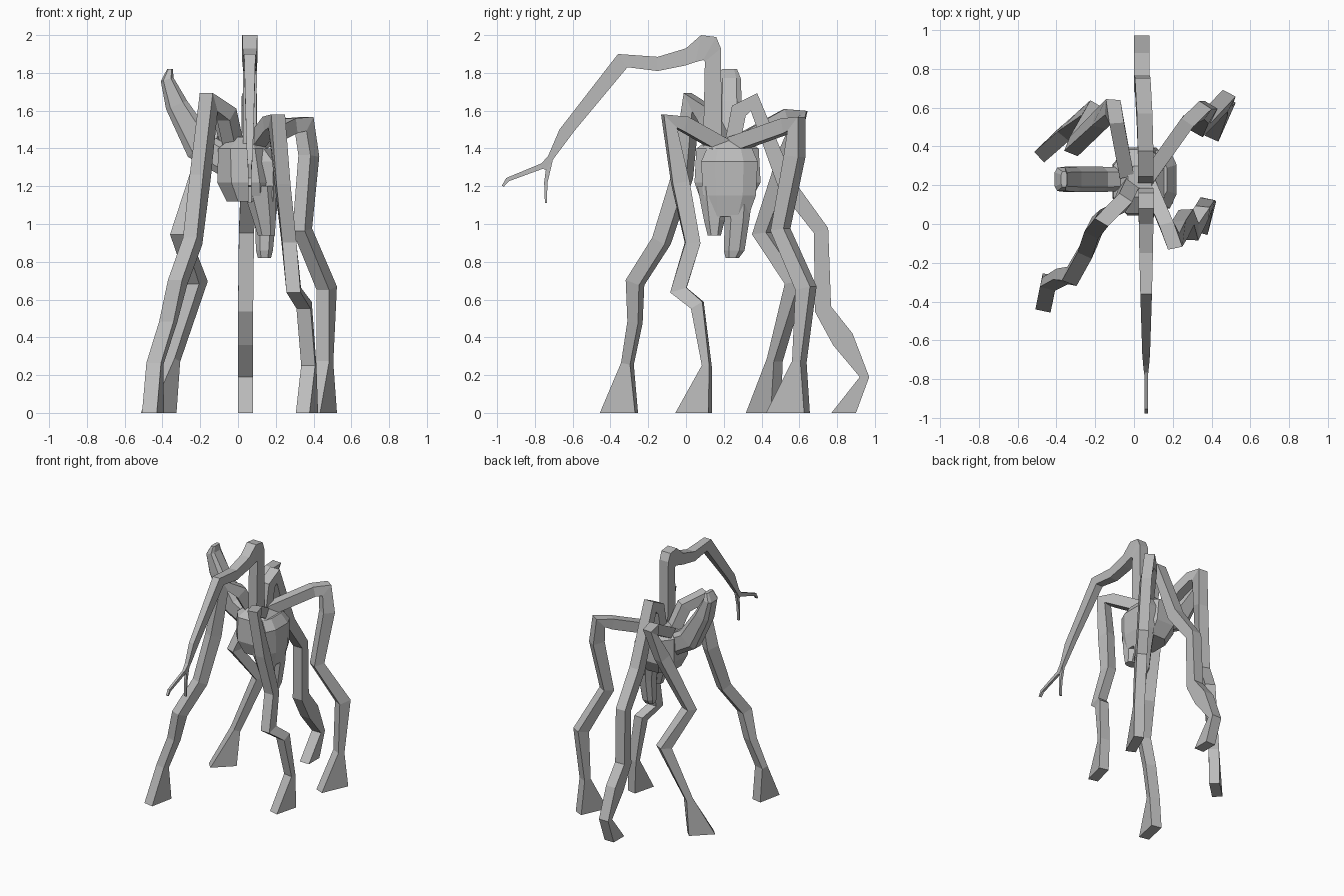
import bpy, bmesh, math
from mathutils import Vector

grey = bpy.data.materials.new("grey")
grey.diffuse_color = (0.5, 0.5, 0.5, 1)


def loft(name, rings):
    """Skin a list of equal-length rings and cap both ends."""
    bm = bmesh.new()
    vs = [[bm.verts.new(p) for p in r] for r in rings]
    n = len(rings[0])
    for a, b in zip(vs, vs[1:]):
        for i in range(n):
            j = (i + 1) % n
            bm.faces.new((a[i], a[j], b[j], b[i]))
    bm.faces.new(vs[0][::-1])
    bm.faces.new(vs[-1])
    bmesh.ops.recalc_face_normals(bm, faces=bm.faces)
    me = bpy.data.meshes.new(name)
    bm.to_mesh(me)
    bm.free()
    me.materials.append(grey)
    ob = bpy.data.objects.new(name, me)
    bpy.context.collection.objects.link(ob)
    return ob


def limb(name, pts, width, heading0, heading1, foot=True):
    """Rectangular limb through (x, y, z, depth); heading turns from hip to foot."""
    rings = []
    P = [Vector(p[:3]) for p in pts]
    for i, p in enumerate(P):
        t = i / (len(P) - 1)
        h = Vector(heading0).lerp(Vector(heading1), t).normalized()
        side = Vector((-h.y, h.x, 0))
        tan = Vector()
        if i > 0:
            tan += (p - P[i - 1]).normalized()
        if i < len(P) - 1:
            tan += (P[i + 1] - p).normalized()
        if foot and i == len(P) - 1:
            tan = Vector((0, 0, -1))
        out = side.cross(tan).normalized() * pts[i][3] / 2
        s = side * width / 2
        rings.append([p + out + s, p + out - s, p - out - s, p - out + s])
    return loft(name, rings)


def octa(cx, cy, z, rx, ry, c=0.5):
    """Chamfered rectangle in a horizontal plane."""
    q = [(1, c), (c, 1), (-c, 1), (-1, c), (-1, -c), (-c, -1), (c, -1), (1, -c)]
    return [Vector((cx + rx * a, cy + ry * b, z)) for a, b in q]


# Five legs
limb("front_left_leg", [(-0.02, 0.2, 1.40, .08), (-0.06, 0.11, 1.58, .09), (-0.155, 0.03, 1.645, .11),
     (-0.2, -0.02, 1.25, .09), (-0.24, -0.13, .91, .08), (-0.32, -0.27, .69, .08),
     (-0.37, -0.27, .48, .06), (-0.44, -0.31, .26, .05), (-0.45, -0.355, 0, .19)],
     .08, (-.6, -.8), (-.2, -.98))
limb("front_right_leg", [(.08, .2, 1.41, .08), (.17, -.01, 1.53, .08), (.205, -.09, 1.545, .1),
     (.235, -.03, 1.22, .09), (.27, .035, .9, .08), (.295, -.04, .65, .09),
     (.35, .06, .57, .07), (.375, .11, .25, .04), (.365, .04, 0, .18)],
     .075, (.35, -.94), (-.25, -.97))
limb("back_right_leg", [(.08, .25, 1.42, .08), (.28, .53, 1.52, .08), (.35, .585, 1.53, .1),
     (.375, .575, 1.36, .09), (.34, .5, .97, .08), (.47, .635, .66, .09),
     (.46, .6, .27, .05), (.445, .54, 0, .22)],
     .075, (.6, .8), (.4, .9))
limb("back_left_leg", [(-.04, .26, 1.42, .08), (-.09, .53, 1.57, .08), (-.11, .6, 1.57, .1),
     (-.17, .54, 1.37, .09), (-.31, .4, .95, .08), (-.215, .58, .69, .09),
     (-.35, .47, .28, .05), (-.42, .41, 0, .19)],
     .075, (-.2, .97), (.72, .69))
limb("rear_leg", [(.06, .24, 1.4, .08), (.06, .28, 1.6, .09), (.06, .36, 1.645, .1),
     (.055, .53, 1.21, .09), (.045, .715, .965, .08), (.04, .725, .55, .09),
     (.04, .83, .39, .12), (.04, .945, .19, .05), (.04, .835, 0, .13)],
     .08, (0, 1), (0, 1))

# Overhanging arm: back edge, belly edge and width of each section
arm = [(.19, 1.38, .09, 1.38, .07), (.185, 1.93, .1, 1.86, .075), (.16, 1.99, .09, 1.868, .08),
       (.08, 2.0, .05, 1.857, .08), (0, 1.93, 0, 1.84, .075), (-.15, 1.885, -.15, 1.81, .07),
       (-.36, 1.9, -.31, 1.83, .06), (-.67, 1.5, -.585, 1.5, .04), (-.73, 1.36, -.69, 1.36, .03),
       (-.775, 1.31, -.745, 1.285, .02)]
loft("arm", [[Vector((.0625 + s * w / 2, y, z)) for s, y, z in
              ((1, a, b), (-1, a, b), (-1, c, d), (1, c, d))] for a, b, c, d, w in arm])
limb("arm_claw_long", [(.0625, -.74, 1.315, .03), (.0625, -.945, 1.235, .022), (.0625, -.97, 1.2, .012)],
     .018, (0, -1), (0, -1), False)
limb("arm_claw_short", [(.0625, -.72, 1.34, .03), (.0625, -.742, 1.22, .018), (.0625, -.742, 1.11, .01)],
     .018, (0, -1), (0, -1), False)

# Body with two hanging lobes
loft("body", [octa(.03, .22, 1.46, .06, .08), octa(.025, .22, 1.4, .13, .165),
              octa(.04, .22, 1.22, .15, .175), octa(.06, .21, 1.12, .12, .13)])
loft("right_flank", [octa(.1, .23, 1.4, .07, .12), octa(.15, .23, 1.33, .07, .15),
                     octa(.155, .23, 1.15, .065, .14), octa(.15, .22, 1.04, .05, .11)])
loft("front_lobe", [octa(.11, .15, 1.2, .09, .09), octa(.14, .15, 1.02, .06, .055),
                    octa(.15, .15, .94, .045, .035)])
loft("rear_lobe", [octa(.14, .27, 1.2, .07, .09), octa(.145, .27, 1.02, .055, .065),
                   octa(.14, .255, .86, .045, .055), octa(.14, .245, .82, .035, .035)])

# Horn-like head: centre x, z, in-plane depth and width, sections tilted outward
head = []
for x, z, d, w, tilt in [(-.06, 1.33, .16, .12, 65), (-.2, 1.41, .17, .13, 40), (-.325, 1.63, .12, .13, 22),
                         (-.375, 1.765, .07, .12, 15), (-.36, 1.82, .03, .08, 0)]:
    ring = octa(0, 0, 0, d / 2, w / 2, .6)
    a = math.radians(tilt)
    head.append([Vector((x + v.x * math.cos(a), .23 + v.y, z + v.x * math.sin(a))) for v in ring])
loft("head", head)
